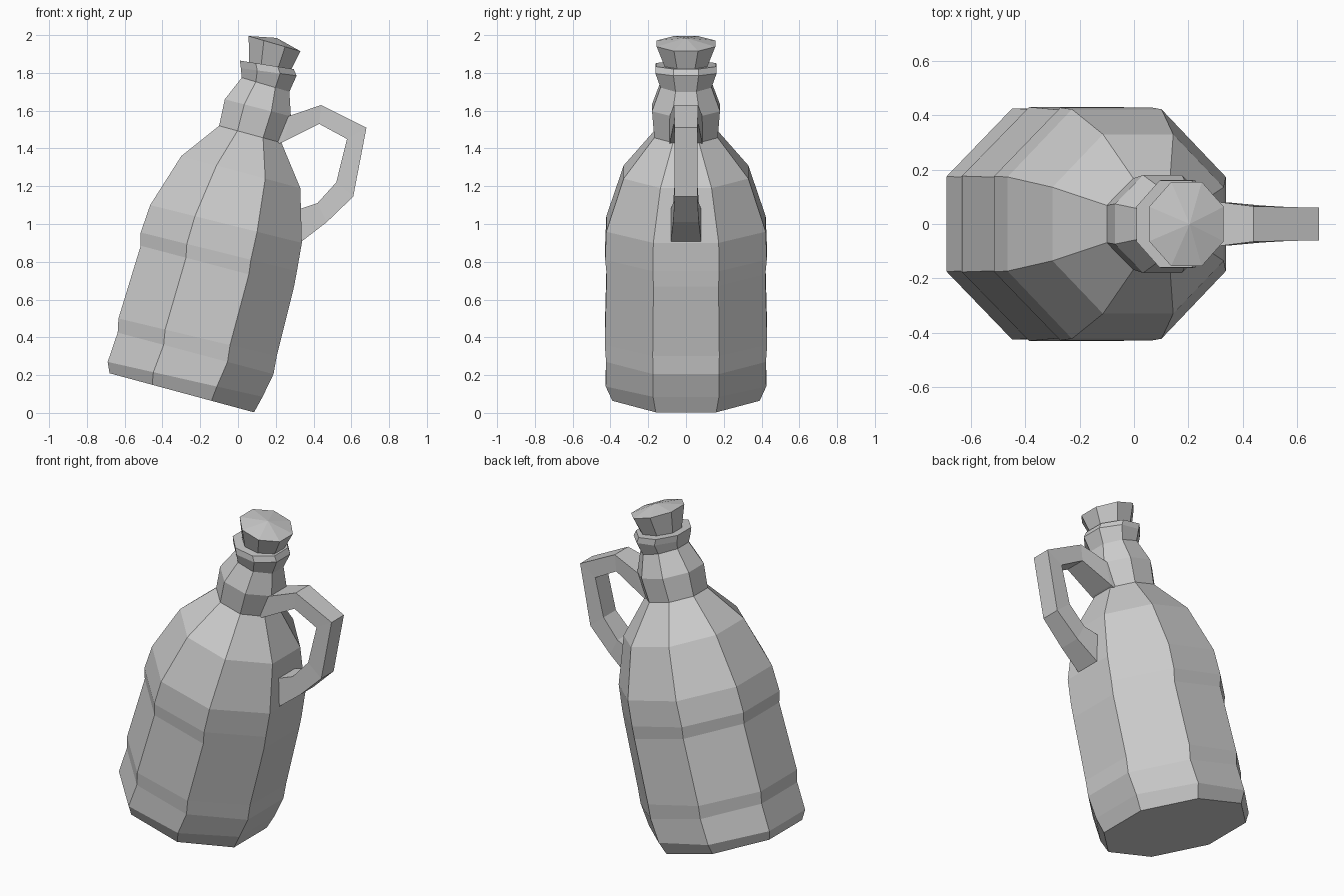
import bpy

if "Cube" in bpy.data.objects:
    bpy.data.objects.remove(bpy.data.objects["Cube"])


def make_mesh(name, verts, faces):
    me = bpy.data.meshes.new(name)
    me.from_pydata(verts, [], faces)
    me.validate()
    ob = bpy.data.objects.new(name, me)
    bpy.context.collection.objects.link(ob)
    return ob


def skin(name, loops, tip=None):
    """Bridge equal-sized vertex loops, closing both ends (optional raised tip)."""
    n = len(loops[0])
    verts = [v for loop in loops for v in loop]
    faces = []
    for a in range(len(loops) - 1):
        for i in range(n):
            j = (i + 1) % n
            faces.append((a * n + i, a * n + j, a * n + n + j, a * n + n + i))
    faces.append(tuple(reversed(range(n))))
    top = (len(loops) - 1) * n
    if tip:
        verts.append(tip)
        faces += [(top + i, top + (i + 1) % n, len(verts) - 1) for i in range(n)]
    else:
        faces.append(tuple(top + i for i in range(n)))
    return make_mesh(name, verts, faces)


K = 0.41  # octagon flat-to-width ratio
OCTAGON = [(1, -K), (1, K), (K, 1), (-K, 1), (-1, K), (-1, -K), (-K, -1), (K, -1)]


def tilted_ring(xl, zl, xr, zr, ry):
    """Octagon spanning a left and a right silhouette point."""
    cx, cz, hx, hz = (xl + xr) / 2, (zl + zr) / 2, (xr - xl) / 2, (zr - zl) / 2
    return [(cx + u * hx, v * ry, cz + u * hz) for u, v in OCTAGON]


# Leaning bottle with hammered bands, neck and lip
body = [
    (-.68, .21, .085, .003, .39),
    (-.69, .27, .13, .085, .425),
    (-.637, .425, .188, .205, .423),
    (-.633, .50, .205, .30, .43),
    (-.515, .885, .297, .67, .42),
    (-.515, .955, .312, .75, .428),
    (-.465, 1.10, .338, .90, .422),
    (-.30, 1.36, .33, 1.19, .33),
    (-.10, 1.52, .23, 1.43, .168),
    (-.07, 1.66, .28, 1.57, .18),
    (.02, 1.775, .272, 1.70, .135),
    (.015, 1.825, .31, 1.785, .162),
    (.01, 1.865, .295, 1.82, .16),
]
skin("bottle_body", [tilted_ring(*r) for r in body])

# Stopper, wider at its slightly domed top
skin("cork", [tilted_ring(.06, 1.84, .265, 1.785, .10),
              tilted_ring(.056, 1.995, .33, 1.915, .155)], tip=(.205, 0, 1.985))

# Handle: outer point, inner point, half width
handle = [
    (.20, 1.545, .18, 1.41, .09),
    (.28, 1.575, .24, 1.435, .085),
    (.44, 1.63, .43, 1.53, .065),
    (.68, 1.51, .577, 1.45, .06),
    (.61, 1.145, .52, 1.22, .06),
    (.47, 1.01, .42, 1.11, .068),
    (.34, .91, .33, 1.08, .08),
    (.29, .88, .28, 1.06, .08),
]
skin("handle", [[(xo, -w, zo), (xo, w, zo), (xi, w, zi), (xi, -w, zi)]
                for xo, zo, xi, zi, w in handle])
